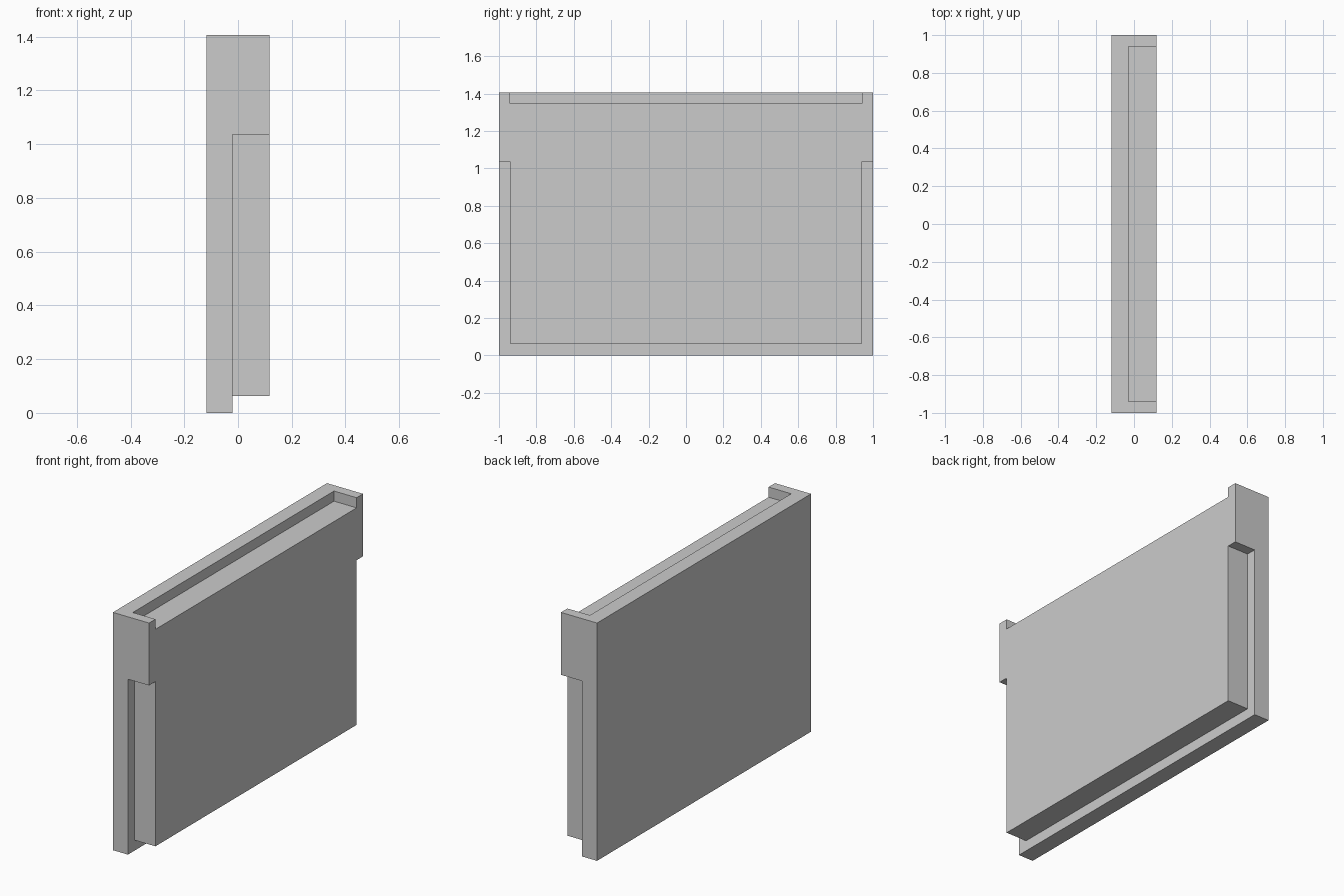
import bpy
from mathutils import Vector

if "Cube" in bpy.data.objects:
    bpy.data.objects.remove(bpy.data.objects["Cube"], do_unlink=True)

HALF_W, HALF_L, TOP = 0.118, 1.0, 1.406   # overall size
RIM = 0.06                                # width of the rebate and top tabs
SHELF_X, NOTCH_X = -0.02, -0.03           # depth of rebate and top notch
TAB_Z, OVER = 1.037, 0.1                  # underside of tabs, cutter overshoot


def box(name, low, high):
    """Axis-aligned box between two corners."""
    low, high = Vector(low), Vector(high)
    bpy.ops.mesh.primitive_cube_add(size=1, location=(low + high) / 2)
    ob = bpy.context.object
    ob.name = name
    ob.scale = high - low
    bpy.ops.object.transform_apply(location=False, rotation=False, scale=True)
    return ob


def cut(target, low, high):
    """Subtract a box from the target and discard the cutter."""
    cutter = box("cutter", low, high)
    cutter.hide_render = True
    mod = target.modifiers.new("cut", 'BOOLEAN')
    mod.operation, mod.solver, mod.object = 'DIFFERENCE', 'EXACT', cutter
    bpy.context.view_layer.objects.active = target
    bpy.ops.object.modifier_apply(modifier=mod.name)
    bpy.data.objects.remove(cutter, do_unlink=True)


# Main panel
panel = box("wall_panel", (-HALF_W, -HALF_L, 0), (HALF_W, HALF_L, TOP))
out_x, out_y = HALF_W + OVER, HALF_L + OVER
in_y = HALF_L - RIM

# Notch along the top, between the two end tabs
cut(panel, (NOTCH_X, -in_y, TOP - RIM), (out_x, in_y, TOP + OVER))

# Rebate along the bottom
cut(panel, (SHELF_X, -out_y, -OVER), (out_x, out_y, RIM + 0.003))

# Rebates up both ends, stopping below the tabs
for y0, y1 in ((-out_y, -in_y), (in_y, out_y)):
    cut(panel, (SHELF_X, y0, -OVER), (out_x, y1, TAB_Z))

# Plain grey
grey = bpy.data.materials.new("plain_grey")
grey.use_nodes = True
colour = (0.6, 0.6, 0.6, 1)
grey.diffuse_color = colour
grey.node_tree.nodes["Principled BSDF"].inputs["Base Color"].default_value = colour
panel.data.materials.clear()
panel.data.materials.append(grey)
